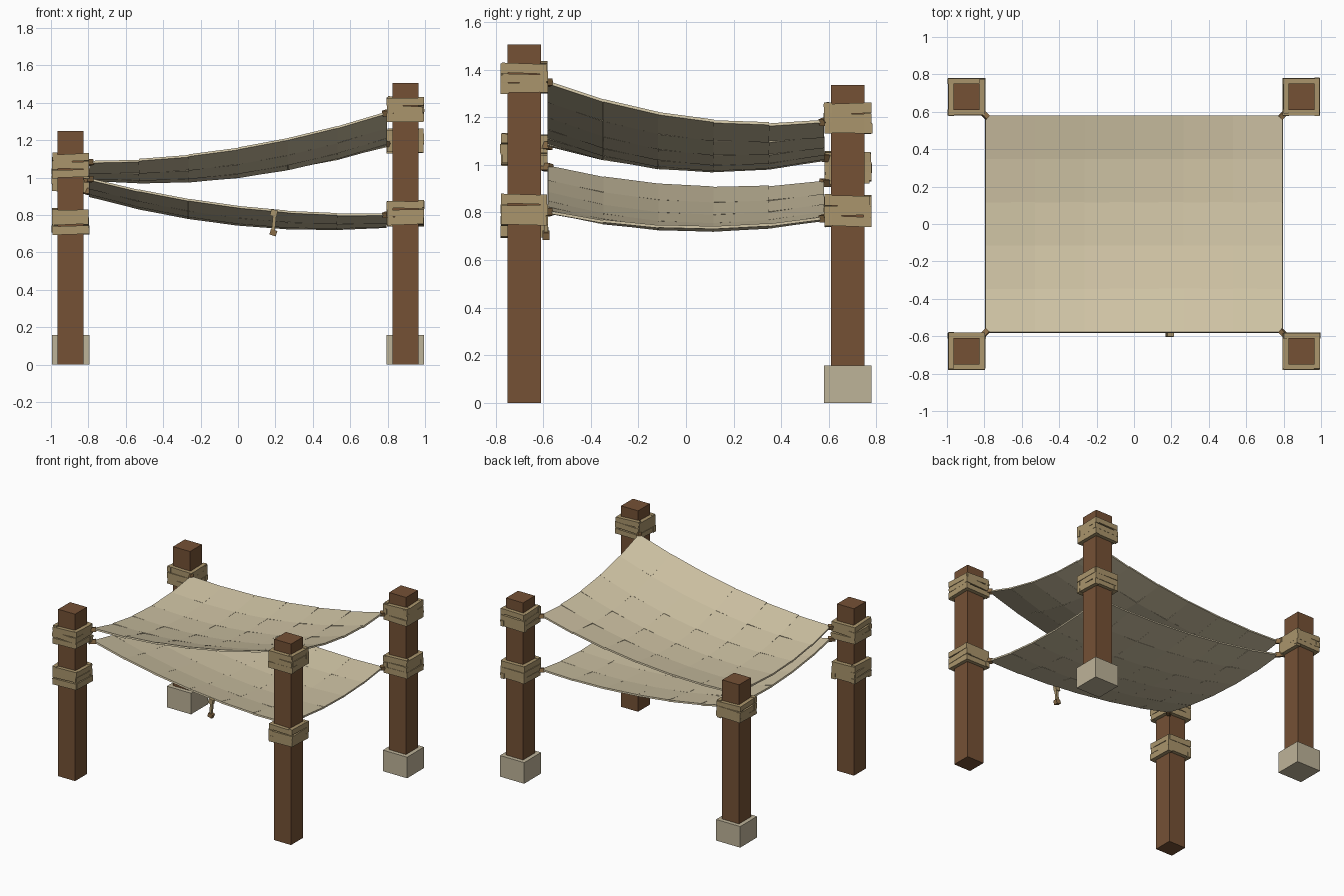
import bpy, bmesh, math, random
from mathutils import Vector, Matrix

if "Cube" in bpy.data.objects:
    bpy.data.objects.remove(bpy.data.objects["Cube"])

random.seed(4)


def material(name, rgb):
    m = bpy.data.materials.new(name)
    lin = [(c / 255 / 12.92 if c < 10 else ((c / 255 + 0.055) / 1.055) ** 2.4) for c in rgb]
    m.diffuse_color = (*lin, 1)
    m.use_nodes = True
    m.node_tree.nodes["Principled BSDF"].inputs["Base Color"].default_value = m.diffuse_color
    return m


WOOD = material("brown_wood", (117, 81, 53))
ROPE = material("tan_rope", (170, 149, 108))
KNOT = material("dark_rope", (140, 110, 72))
CLOTH = material("canvas", (207, 195, 164))
STONE = material("pale_stone", (190, 179, 153))


def finish(name, bm, mat):
    bmesh.ops.recalc_face_normals(bm, faces=bm.faces[:])
    me = bpy.data.meshes.new(name)
    bm.to_mesh(me)
    bm.free()
    me.materials.append(mat)
    ob = bpy.data.objects.new(name, me)
    bpy.context.collection.objects.link(ob)
    return ob


def add_box(bm, centre, size, rot=Matrix.Identity(4)):
    m = Matrix.Translation(centre) @ rot @ Matrix.Diagonal((*size, 1))
    bmesh.ops.create_cube(bm, size=1, matrix=m)


def box(name, centre, size, mat, rot=Matrix.Identity(4)):
    bm = bmesh.new()
    add_box(bm, centre, size, rot)
    return finish(name, bm, mat)


# Rope binding: three stacked turns of slightly crooked flat lengths
def binding(name, x, y, z):
    bm = bmesh.new()
    for turn in range(3):
        for side in range(4):
            spin = Matrix.Rotation(side * math.pi / 2, 4, 'Z')
            tilt = Matrix.Rotation(random.uniform(-0.05, 0.05), 4, 'Y')
            off = spin @ Vector((random.uniform(-0.003, 0.003), -0.083, 0))
            h = z + (turn - 1) * 0.043 + random.uniform(-0.004, 0.004)
            add_box(bm, Vector((x, y, h)) + off,
                    (random.uniform(0.185, 0.2), random.uniform(0.026, 0.034),
                     random.uniform(0.036, 0.046)), spin @ tilt)
    finish(name, bm, ROPE)


# Posts: label, x side, y side, height, binding heights, has footing
PX, PY = 0.895, 0.68
posts = [("front_left", -1, -1, 1.25, (1.065, 0.765), False),
         ("front_right", 1, -1, 1.505, (1.365, 0.81), False),
         ("back_right", 1, 1, 1.335, (1.195, 0.805), True),
         ("back_left", -1, 1, 1.2, (0.99,), True)]
for label, sx, sy, top, bands, footing in posts:
    x, y = sx * PX, sy * PY
    low = 0.1 if footing else 0
    box(label + "_post", (x, y, (top + low) / 2), (0.14, 0.14, top - low), WOOD)
    if footing:
        box(label + "_footing", (x, y, 0.079), (0.2, 0.2, 0.158), STONE)
    for i, z in enumerate(bands):
        binding(f"{label}_binding_{i + 1}", x, y, z)


# Sagging canvas made of flat panels; corners are FL, FR, BR, BL heights
def canvas(name, fl, fr, br, bl, sag_x, sag_y, belly):
    def point(i, j):
        u, v = i / 3 - 1, j / 2.5 - 1
        z = (fl * (1 - u) * (1 - v) + fr * (1 + u) * (1 - v)
             + br * (1 + u) * (1 + v) + bl * (1 - u) * (1 + v)) / 4
        a, b = 1 - u * u, 1 - v * v
        return Vector((0.795 * u, 0.58 * v, z - sag_x * a - sag_y * b - belly * a * b))

    bm = bmesh.new()
    for i in range(6):
        for j in range(5):
            p = [point(i, j), point(i + 1, j), point(i + 1, j + 1), point(i, j + 1)]
            c = sum(p, Vector()) / 4
            du = (p[1] + p[2] - p[0] - p[3]) / 4
            dv = (p[2] + p[3] - p[0] - p[1]) / 4
            n = du.cross(dv).normalized() * 0.006
            ring = [(-1, -1), (1, -1), (1, 1), (-1, 1)]
            up = [bm.verts.new(c + du * a + dv * b + n) for a, b in ring]
            dn = [bm.verts.new(c + du * a + dv * b - n) for a, b in ring]
            bm.faces.new(up)
            bm.faces.new(dn[::-1])
            for k in range(4):
                bm.faces.new((dn[k], dn[(k + 1) % 4], up[(k + 1) % 4], up[k]))
    finish(name, bm, CLOTH)

    # Ties at the four corners
    bm = bmesh.new()
    for sx, sy, z in ((-1, -1, fl), (1, -1, fr), (1, 1, br), (-1, 1, bl)):
        rot = Matrix.Rotation(math.atan2(sy, sx), 4, 'Z') @ Matrix.Rotation(0.25, 4, 'X')
        add_box(bm, (sx * 0.798, sy * 0.585, z), (0.05, 0.026, 0.03), rot)
    finish(name + "_corner_ties", bm, KNOT)


canvas("upper_canvas", 1.08, 1.345, 1.18, 1.03, 0.058, 0.065, 0.025)
canvas("lower_canvas", 0.99, 0.80, 0.775, 0.925, 0.052, 0.05, 0.02)

# Loose rope hanging from the front edge
box("hanging_rope_top_knot", (0.192, -0.588, 0.81), (0.036, 0.026, 0.036), ROPE,
    Matrix.Rotation(0.2, 4, 'Y'))
box("hanging_rope", (0.192, -0.588, 0.757), (0.018, 0.018, 0.09), ROPE,
    Matrix.Rotation(0.1, 4, 'Y'))
box("hanging_rope_end_knot", (0.189, -0.588, 0.705), (0.036, 0.03, 0.03), KNOT,
    Matrix.Rotation(0.3, 4, 'Y'))
